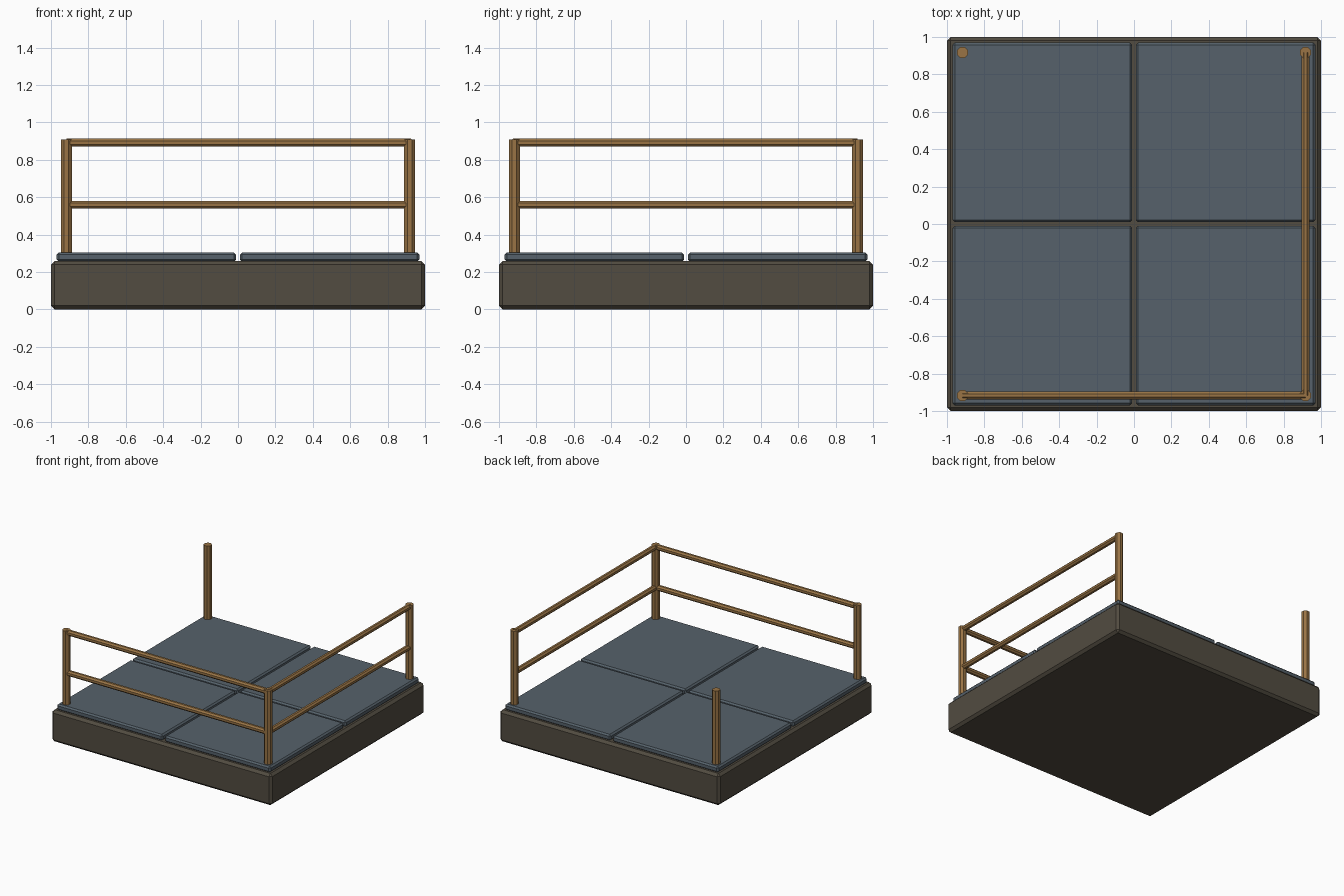
import bpy
from math import pi
from mathutils import Vector

if "Cube" in bpy.data.objects:
    bpy.data.objects.remove(bpy.data.objects["Cube"])


def material(name, color):
    m = bpy.data.materials.new(name)
    m.diffuse_color = (*color, 1)
    m.use_nodes = True
    m.node_tree.nodes["Principled BSDF"].inputs["Base Color"].default_value = m.diffuse_color
    return m


STONE = material("dark_stone", (0.085, 0.072, 0.052))
SLATE = material("slate", (0.092, 0.12, 0.145))
WOOD = material("wood", (0.32, 0.175, 0.06))


def block(name, lo, hi, bevel, mat):
    lo, hi = Vector(lo), Vector(hi)
    bpy.ops.mesh.primitive_cube_add(size=1, location=(lo + hi) / 2)
    ob = bpy.context.object
    ob.name = name
    ob.scale = hi - lo
    bpy.ops.object.transform_apply(location=False, rotation=False, scale=True)
    mod = ob.modifiers.new("chamfer", 'BEVEL')
    mod.width = bevel
    mod.segments = 1
    ob.data.materials.append(mat)


def pole(name, a, b, radius):
    a, b = Vector(a), Vector(b)
    bpy.ops.mesh.primitive_cylinder_add(vertices=8, radius=radius, depth=(b - a).length)
    ob = bpy.context.object
    ob.name = name
    # turn the octagon so flat sides face the axes
    ob.rotation_euler.z = pi / 8
    bpy.ops.object.transform_apply(location=False, rotation=True, scale=False)
    ob.rotation_euler = (b - a).to_track_quat('Z', 'Y').to_euler()
    ob.location = (a + b) / 2
    ob.data.materials.append(WOOD)


# Platform base
block("base", (-1, -1, 0), (1, 1, 0.26), 0.02, STONE)

# Four floor slabs with a narrow gap between them
for side, x in (("left", -0.49), ("right", 0.49)):
    for end, y in (("front", -0.49), ("back", 0.49)):
        block(f"floor_slab_{end}_{side}", (x - 0.48, y - 0.48, 0.255),
              (x + 0.48, y + 0.48, 0.305), 0.012, SLATE)

# Corner posts
P = 0.917
for side, x in (("left", -P), ("right", P)):
    for end, y in (("front", -P), ("back", P)):
        pole(f"post_{end}_{side}", (x, y, 0.29), (x, y, 0.91), 0.0315)

# Top and middle rails along the front and right edges
for level, z in (("top", 0.892), ("middle", 0.56)):
    pole(f"{level}_rail_front", (-P, -P, z), (P, -P, z), 0.023)
    pole(f"{level}_rail_right", (P, -P, z), (P, P, z), 0.023)
